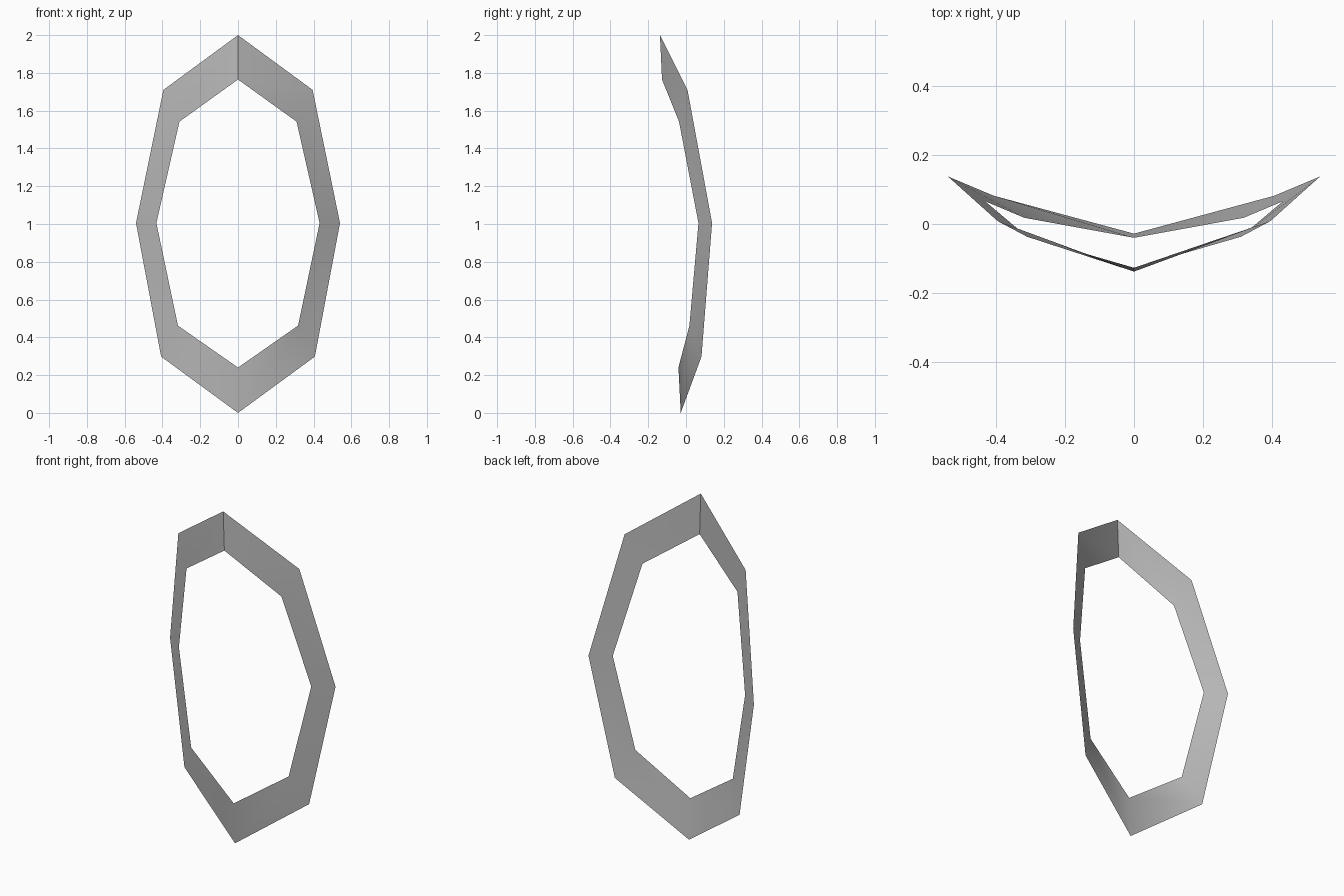
import bpy, math

if "Cube" in bpy.data.objects:
    bpy.data.objects.remove(bpy.data.objects["Cube"])

# Right-hand profile from top to bottom: (outer x, y, z), (inner x, y, z)
half = [
    ((0.0, -0.138, 2.0), (0.0, -0.127, 1.765)),
    ((0.395, 0.008, 1.71), (0.31, -0.037, 1.542)),
    ((0.54, 0.138, 1.005), (0.432, 0.066, 1.005)),
    ((0.407, 0.082, 0.298), (0.318, 0.018, 0.462)),
    ((0.0, -0.028, 0.0), (0.0, -0.040, 0.24)),
]


def flip(p):
    return (-p[0], p[1], p[2])


# Full loop: right side down, mirrored left side back up
loop = half + [(flip(o), flip(i)) for o, i in half[-2:0:-1]]
n = len(loop)
verts = [p for pair in loop for p in pair]
faces = []
for k in range(n):
    j = (k + 1) % n
    faces.append((2 * k + 1, 2 * j + 1, 2 * j, 2 * k))

# Bent oval frame, a single thin sheet
mesh = bpy.data.meshes.new("oval_frame")
mesh.from_pydata(verts, [], faces)
mesh.update()
frame = bpy.data.objects.new("oval_frame", mesh)
bpy.context.collection.objects.link(frame)

grey = bpy.data.materials.new("grey")
grey.diffuse_color = (0.5, 0.5, 0.5, 1)
grey.use_nodes = True
grey.node_tree.nodes["Principled BSDF"].inputs["Base Color"].default_value = grey.diffuse_color
mesh.materials.append(grey)

# Soft shading, with the sharp crease kept at the top
bpy.context.view_layer.objects.active = frame
frame.select_set(True)
bpy.ops.object.shade_smooth_by_angle(angle=math.radians(35))
